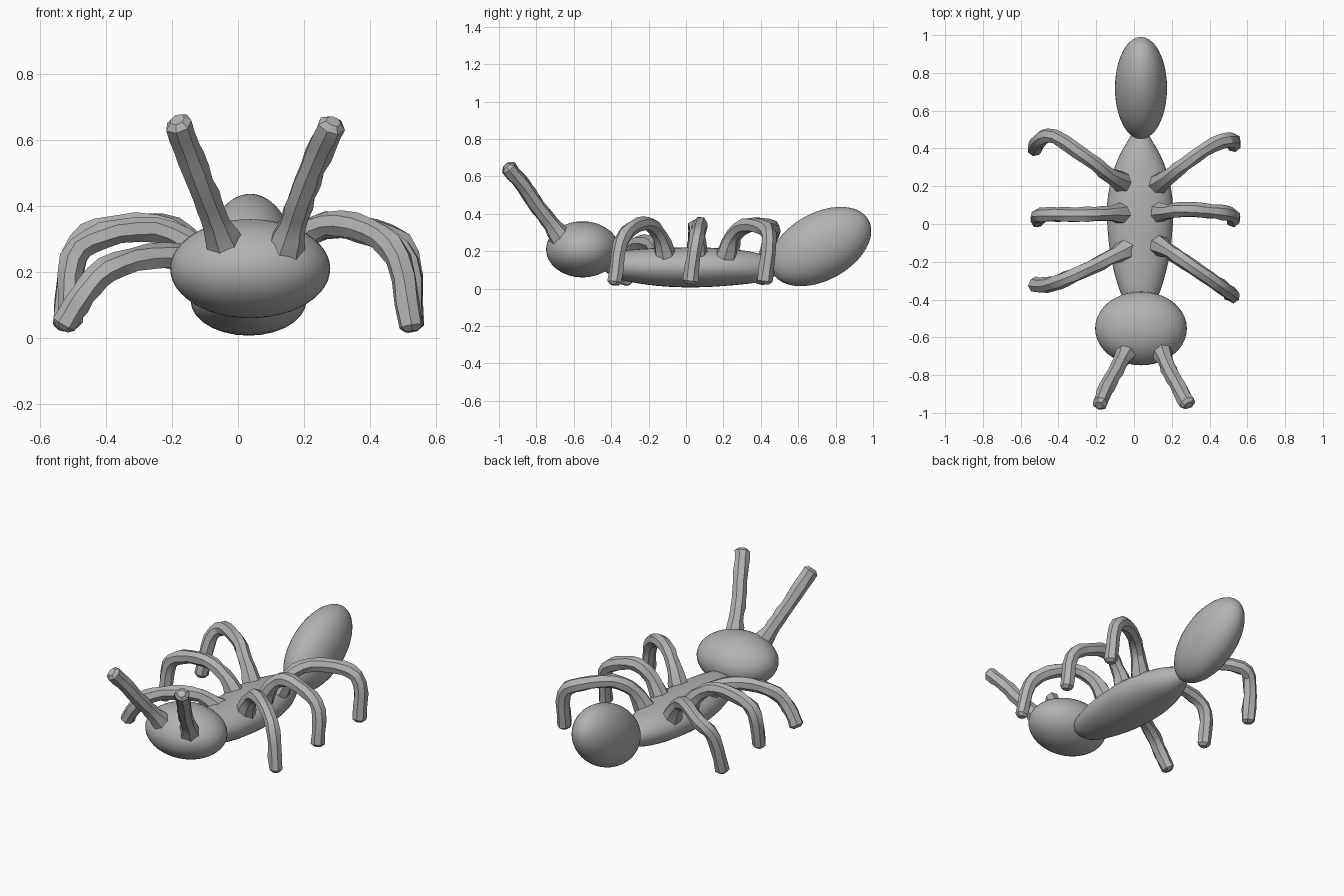
import bpy, bmesh, math, random
from mathutils import Vector, Matrix

if "Cube" in bpy.data.objects:
    bpy.data.objects.remove(bpy.data.objects["Cube"])

random.seed(4)
grey = bpy.data.materials.new("grey")
grey.diffuse_color = (0.45, 0.45, 0.45, 1)
grey.use_nodes = True
grey.node_tree.nodes["Principled BSDF"].inputs["Base Color"].default_value = grey.diffuse_color
CX = 0.037  # the body axis sits slightly off centre


def finish(name, bm, angle):
    bmesh.ops.recalc_face_normals(bm, faces=bm.faces[:])
    mesh = bpy.data.meshes.new(name)
    bm.to_mesh(mesh)
    bm.free()
    mesh.materials.append(grey)
    ob = bpy.data.objects.new(name, mesh)
    bpy.context.collection.objects.link(ob)
    bpy.ops.object.select_all(action='DESELECT')
    ob.select_set(True)
    bpy.context.view_layer.objects.active = ob
    bpy.ops.object.shade_smooth_by_angle(angle=math.radians(angle))
    return ob


def ellipsoid(name, center, radii, tilt=0):
    bm = bmesh.new()
    m = (Matrix.Translation(center) @ Matrix.Rotation(tilt, 4, 'X')
         @ Matrix.Diagonal((*radii, 1)))
    bmesh.ops.create_uvsphere(bm, u_segments=40, v_segments=24, radius=1, matrix=m)
    return finish(name, bm, 60)


def skin(bm, rings):
    loops = [[bm.verts.new(p) for p in ring] for ring in rings]
    n = len(loops[0])
    for a, b in zip(loops, loops[1:]):
        for i in range(n):
            j = (i + 1) % n
            bm.faces.new((a[i], a[j], b[j], b[i]))
    bm.faces.new(loops[0])
    bm.faces.new(loops[-1])


def spline(pts, steps):
    """Catmull-Rom samples through the points."""
    p = [2 * pts[0] - pts[1], *pts, 2 * pts[-1] - pts[-2]]
    out = []
    for a, b, c, d in zip(p, p[1:], p[2:], p[3:]):
        for k in range(steps):
            t = k / steps
            out.append(0.5 * (2 * b + (c - a) * t + (2 * a - 5 * b + 4 * c - d) * t * t
                              + (3 * b - a - 3 * c + d) * t ** 3))
    return out + [pts[-1]]


def limb(name, pts, radius, flare, sides=7):
    """Lumpy low-sided tube, wider at the root and rounded at the tip."""
    path = spline([Vector(p) for p in pts], 3)
    last = len(path) - 1
    tangents = [(path[min(i + 1, last)] - path[max(i - 1, 0)]).normalized()
                for i in range(last + 1)]
    u = tangents[0].orthogonal().normalized()
    rings = []
    for i, (p, t) in enumerate(zip(path, tangents)):
        u = (u - t * u.dot(t)).normalized()
        v = t.cross(u)
        r = radius * (1 + flare * max(0, 1 - i / 3))
        ring = []
        for k in range(sides):
            a = math.tau * k / sides
            q = r * random.uniform(0.9, 1.1)
            ring.append(p + q * (math.cos(a) * u + math.sin(a) * v))
        rings.append(ring)
    end = path[-1] + tangents[-1] * radius * 0.4
    rings.append([end + (q - path[-1]) * 0.55 for q in rings[-1]])
    bm = bmesh.new()
    skin(bm, rings)
    finish(name, bm, 28)


# Head and abdomen
ellipsoid("head", (CX, -0.553, 0.21), (0.243, 0.195, 0.15))
ellipsoid("abdomen", (CX, 0.72, 0.225), (0.138, 0.293, 0.18), math.radians(29))

# Thorax: y, half width, bottom, top
sections = [(-0.43, 0.06, 0.09, 0.17), (-0.36, 0.105, 0.05, 0.2), (-0.2, 0.15, 0.02, 0.215),
            (-0.05, 0.17, 0.008, 0.22), (0.1, 0.175, 0.008, 0.22), (0.25, 0.15, 0.018, 0.21),
            (0.36, 0.11, 0.03, 0.195), (0.44, 0.065, 0.05, 0.17), (0.5, 0.03, 0.08, 0.14)]
rings = []
for y, w, lo, hi in spline([Vector(s) for s in sections], 3):
    rings.append([(CX - 0.005 + w * math.cos(a), y, (lo + hi) / 2 + (hi - lo) / 2 * math.sin(a))
                  for a in (math.tau * k / 28 for k in range(28))])
bm = bmesh.new()
skin(bm, rings)
finish("thorax", bm, 60)

# Legs, root to foot
legs = {
    "front_leg_right": [(0.12, -0.11, 0.16), (0.18, -0.14, 0.28), (0.27, -0.2, 0.345),
                        (0.4, -0.29, 0.325), (0.485, -0.35, 0.24), (0.525, -0.38, 0.035)],
    "middle_leg_right": [(0.12, 0.06, 0.16), (0.18, 0.065, 0.28), (0.27, 0.075, 0.345),
                         (0.42, 0.065, 0.31), (0.51, 0.05, 0.23), (0.525, 0.025, 0.04)],
    "hind_leg_right": [(0.12, 0.21, 0.16), (0.18, 0.25, 0.28), (0.27, 0.32, 0.34),
                       (0.42, 0.42, 0.32), (0.515, 0.445, 0.25), (0.525, 0.42, 0.04)],
    "front_leg_left": [(-0.03, -0.13, 0.16), (-0.13, -0.18, 0.235), (-0.27, -0.25, 0.245),
                       (-0.4, -0.305, 0.205), (-0.47, -0.325, 0.13), (-0.525, -0.32, 0.04)],
    "middle_leg_left": [(-0.05, 0.06, 0.16), (-0.13, 0.055, 0.27), (-0.25, 0.05, 0.33),
                        (-0.41, 0.05, 0.31), (-0.5, 0.045, 0.24), (-0.51, 0.02, 0.045)],
    "hind_leg_left": [(-0.05, 0.22, 0.16), (-0.13, 0.26, 0.28), (-0.24, 0.345, 0.34),
                      (-0.42, 0.465, 0.325), (-0.5, 0.445, 0.25), (-0.525, 0.395, 0.04)],
}
for name, pts in legs.items():
    limb(name, pts, 0.04, 0.55)

# Antennae
limb("antenna_right", [(0.14, -0.66, 0.26), (0.165, -0.72, 0.345), (0.195, -0.79, 0.435),
                       (0.24, -0.87, 0.55), (0.283, -0.95, 0.645)], 0.042, 0.6)
limb("antenna_left", [(-0.035, -0.66, 0.26), (-0.065, -0.72, 0.345), (-0.1, -0.79, 0.435),
                      (-0.145, -0.87, 0.55), (-0.18, -0.95, 0.65)], 0.042, 0.6)
